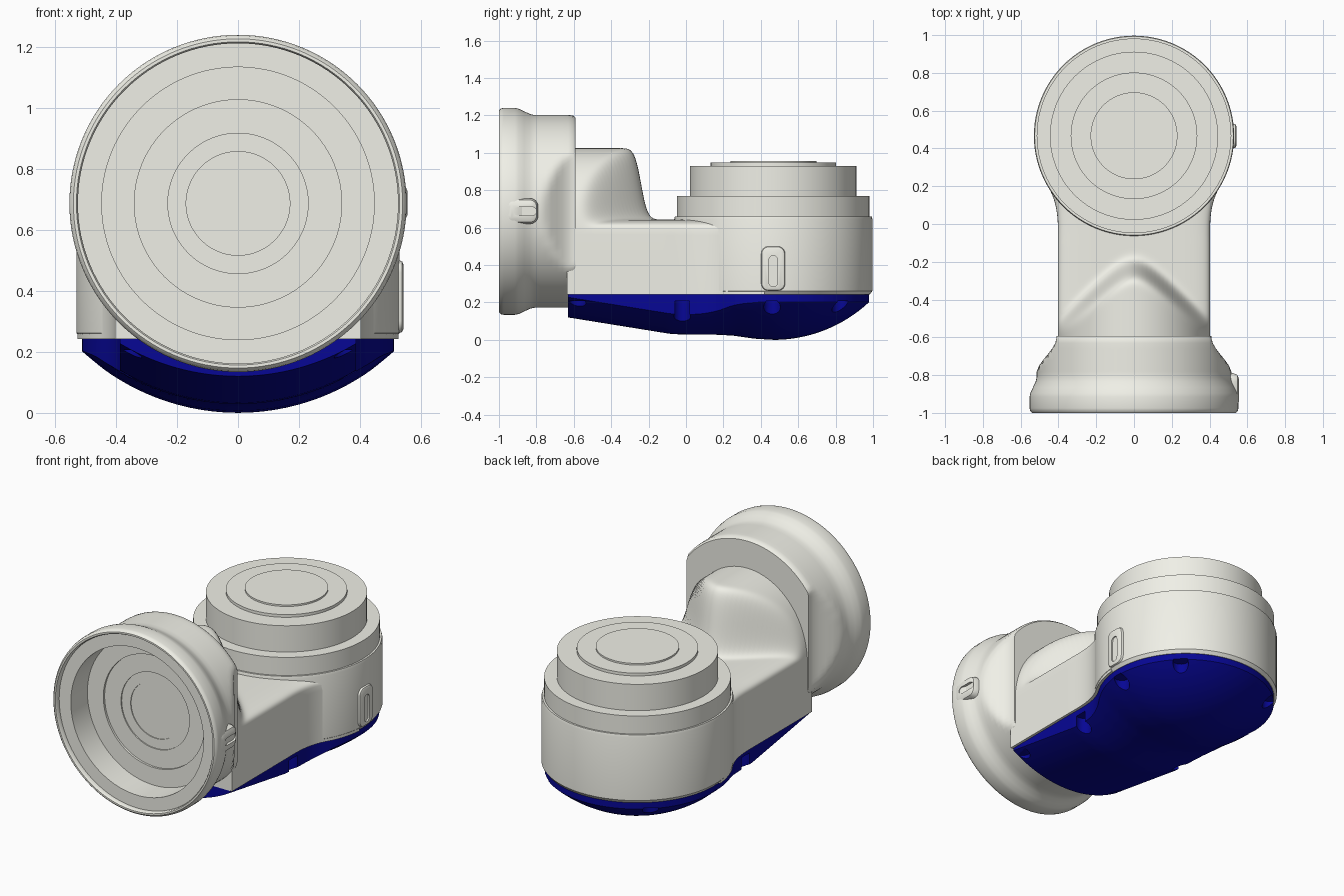
import bpy, bmesh, math

if "Cube" in bpy.data.objects:
    bpy.data.objects.remove(bpy.data.objects["Cube"])

CY = 0.467          # centre of the round lower housing
AXIS_Z = 0.687      # height of the front flange axis


def material(name, color):
    mat = bpy.data.materials.new(name)
    mat.diffuse_color = (*color, 1)
    mat.use_nodes = True
    mat.node_tree.nodes["Principled BSDF"].inputs["Base Color"].default_value = mat.diffuse_color
    return mat


IVORY = material("warm_ivory", (.87, .87, .80))
NAVY = material("navy_blue", (.002, .002, .30))


def finish(bm, name, mat=IVORY, angle=35):
    bmesh.ops.remove_doubles(bm, verts=bm.verts, dist=1e-5)
    bmesh.ops.recalc_face_normals(bm, faces=bm.faces)
    mesh = bpy.data.meshes.new(name)
    bm.to_mesh(mesh)
    bm.free()
    mesh.materials.append(mat)
    obj = bpy.data.objects.new(name, mesh)
    bpy.context.collection.objects.link(obj)
    smooth(obj, angle)
    return obj


def select(obj):
    bpy.ops.object.select_all(action='DESELECT')
    obj.select_set(True)
    bpy.context.view_layer.objects.active = obj


def smooth(obj, angle=35):
    select(obj)
    bpy.ops.object.shade_smooth_by_angle(angle=math.radians(angle))


def loft(bm, rings):
    rows = [[bm.verts.new(p) for p in ring] for ring in rings]
    n = len(rows[0])
    for a, b in zip(rows, rows[1:]):
        for i in range(n):
            j = (i + 1) % n
            bm.faces.new((a[i], a[j], b[j], b[i]))
    bm.faces.new(rows[0])
    bm.faces.new(rows[-1])


def lathe(name, profile, place, n=96):
    """Revolve (radius, height) points; place() puts each point in space."""
    bm = bmesh.new()
    angles = [2 * math.pi * i / n for i in range(n)]
    loft(bm, [[place(r * math.cos(a), r * math.sin(a), h) for a in angles]
              for r, h in profile])
    return finish(bm, name)


def slab(name, ys, width, bottom, top, n=40, mat=IVORY):
    """Loft along y between a lower and an upper height function."""
    bm = bmesh.new()
    rings = []
    for y in ys:
        w = width(y)
        xs = [w * math.sin(math.pi * (i / n - 0.5)) for i in range(n + 1)]
        rings.append([(x, y, top(x, y, w)) for x in xs] +
                     [(x, y, bottom(x, y, w)) for x in reversed(xs)])
    loft(bm, rings)
    return finish(bm, name, mat)


def rounded_bar(name, x0, x1, y0, y1, z0, z1, rad, chamfer=0.0):
    """Rounded rectangle in the yz plane, extruded along x."""
    def ring(x, inset):
        pts, r = [], rad - inset
        for k, (cy, cz) in enumerate(((y1 - rad, z1 - rad), (y0 + rad, z1 - rad),
                                      (y0 + rad, z0 + rad), (y1 - rad, z0 + rad))):
            for i in range(7):
                a = math.pi / 2 * (k + i / 6)
                pts.append((x, cy + r * math.cos(a), cz + r * math.sin(a)))
        return pts
    bm = bmesh.new()
    rings = [ring(x0, 0), ring(x1 - chamfer, 0)]
    if chamfer:
        rings += [ring(x1 - chamfer * .3, chamfer * .3), ring(x1, chamfer)]
    loft(bm, rings)
    return finish(bm, name)


def cut(obj, cutter):
    mod = obj.modifiers.new("cut", 'BOOLEAN')
    mod.operation = 'DIFFERENCE'
    mod.solver = 'EXACT'
    mod.object = cutter
    cutter.hide_render = True
    select(obj)
    bpy.ops.object.modifier_apply(modifier=mod.name)
    bpy.data.objects.remove(cutter)


def half_width(y, r):
    """Plan outline: round end flowing into a straight neck."""
    ya, yb, neck = 0.2, -0.12, r - 0.125
    if y >= ya:
        return math.sqrt(max(r * r - (y - CY) ** 2, 1e-6))
    if y <= yb:
        return neck
    wa = math.sqrt(r * r - (ya - CY) ** 2)
    slope = (CY - ya) / wa
    t = (y - yb) / (ya - yb)
    return (neck * (2*t**3 - 3*t**2 + 1) + wa * (3*t**2 - 2*t**3)
            + slope * (ya - yb) * (t**3 - t**2))


# Front flange: stepped socket inside, sides narrowing towards the neck
def flange_place(x, z, y):
    if y > -0.8:
        t = min(max((y + 0.8) / 0.2, 0), 1)
        limit = 0.52 - 0.11 * t * t * (3 - 2 * t)
        x = max(-limit, min(limit, x))
    return (x, y, AXIS_Z + z)


flange_profile = [
    (0, -.785), (.17, -.785), (.17, -.79), (.23, -.79), (.23, -.797),
    (.34, -.797), (.34, -.81), (.447, -.81), (.447, -.97), (.525, -.97),
    (.525, -.992), (.53, -1), (.54, -1), (.55, -.99), (.553, -.975),
    (.553, -.915), (.549, -.895), (.535, -.865), (.521, -.835), (.515, -.81),
    (.515, -.78), (.515, -.75), (.515, -.72), (.515, -.69), (.515, -.66),
    (.515, -.63), (.513, -.605), (.503, -.592), (0, -.592)]
lathe("front_flange", flange_profile, flange_place, 128)

# Round lower housing with its stepped top boss
housing_profile = [
    (0, .242), (.515, .242), (.53, .262), (.53, .645), (.526, .66), (.515, .66),
    (.515, .77), (.445, .77), (.445, .93), (.335, .93), (.335, .947),
    (.23, .947), (.23, .957), (0, .957)]
lathe("round_housing", housing_profile, lambda x, y, h: (x, CY + y, h))


# Neck and elbow hump joining the housing to the flange
def neck_top(x, y, w):
    u = min(abs(x / w), 1)
    flat = .56 + .083 * (1 - u ** 5) ** .2
    arch = .56 + .465 * math.sqrt(1 - u * u)
    start = -.1 - .97 * (math.sqrt(x * x + .008) - math.sqrt(.008))
    t = min(max((start - y) / .28, 0), 1)
    s = t ** 4 / (t ** 4 + (1 - t) ** 4)
    return flat + (max(arch, flat) - flat) * s


slab("elbow_neck", [-.635 + i * 1.055 / 150 for i in range(151)],
     lambda y: half_width(y, .53) - .002,
     lambda x, y, w: .242, neck_top, 56)

# Blue bottom cover: dome under the housing, keel under the neck
R = 0.75
KEEL = [(-.63, .12), (-.09, .033), (-.03, .029), (.15, .028), (.25, .023),
        (.36, .007), (CY, 0)]


def cover_bottom(x, y, w):
    if y >= CY:
        z = R - math.sqrt(R * R - x * x - (y - CY) ** 2)
    else:
        keel = KEEL[0][1]
        for (ya, za), (yb, zb) in zip(KEEL, KEEL[1:]):
            if ya <= y <= yb:
                keel = za + (zb - za) * (y - ya) / (yb - ya)
        z = keel + R - math.sqrt(R * R - x * x)
    return min(z, .23)


rc = 0.512
phi0 = math.asin((.2 - CY) / rc)
cover_ys = [-.63 + i * .83 / 40 for i in range(40)]
cover_ys += [CY + rc * math.sin(phi0 + (math.pi * .494 - phi0) * i / 36)
             for i in range(37)]
cover = slab("bottom_cover", cover_ys, lambda y: half_width(y, rc),
             cover_bottom, lambda x, y, w: .244, mat=NAVY)

# Screw pockets around the cover edge
for side in (-1, 1):
    for px, py in ((.36, -.58), (.365, -.02), (.478, .46), (.338, .825)):
        bm = bmesh.new()
        ring = [(side * px + .045 * math.cos(math.pi * i / 12),
                 py + .045 * math.sin(math.pi * i / 12)) for i in range(24)]
        loft(bm, [[(x, y, z) for x, y in ring] for z in (-.1, .207)])
        cut(cover, finish(bm, "pocket_cutter", NAVY))
smooth(cover, 30)

# Slotted pads on the right side of the housing and flange
housing_pad = rounded_bar("housing_pad", .48, .542, .402, .53, .262, .5, .04, .012)
cut(housing_pad, rounded_bar("slot_cutter", .533, .6, .443, .49, .285, .45, .023))
flange_pad = rounded_bar("flange_pad", .45, .556, -.97, -.79, .62, .757, .045, .03)
cut(flange_pad, rounded_bar("slot_cutter", .54, .6, -.92, -.8, .665, .71, .022))
for pad in (housing_pad, flange_pad):
    smooth(pad)
